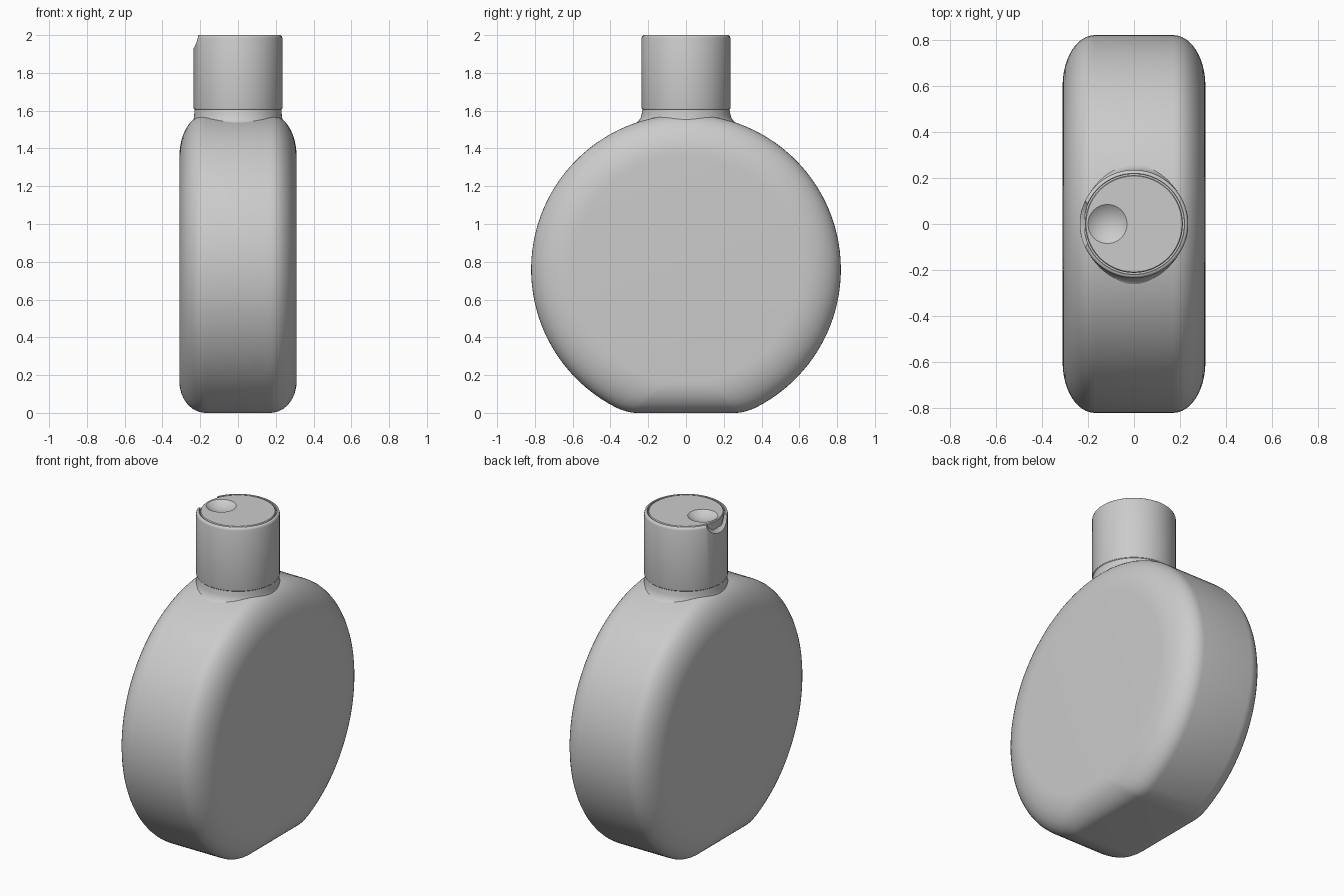
import bpy, bmesh
from math import sin, cos, pi, sqrt, atan2, radians

if "Cube" in bpy.data.objects:
    bpy.data.objects.remove(bpy.data.objects["Cube"])


def make_object(name, bm):
    bmesh.ops.remove_doubles(bm, verts=bm.verts, dist=1e-5)
    bmesh.ops.recalc_face_normals(bm, faces=bm.faces)
    mesh = bpy.data.meshes.new(name)
    bm.to_mesh(mesh)
    bm.free()
    ob = bpy.data.objects.new(name, mesh)
    bpy.context.collection.objects.link(ob)
    return ob


def smooth(ob, angle=32):
    bpy.ops.object.select_all(action='DESELECT')
    ob.select_set(True)
    bpy.context.view_layer.objects.active = ob
    bpy.ops.object.shade_smooth_by_angle(angle=radians(angle))


def loft(name, rings):
    """Skin closed rings of equal length and cap both ends."""
    bm = bmesh.new()
    loops = [[bm.verts.new(p) for p in ring] for ring in rings]
    n = len(loops[0])
    for a, b in zip(loops, loops[1:]):
        for i in range(n):
            j = (i + 1) % n
            bm.faces.new((a[i], a[j], b[j], b[i]))
    bm.faces.new(loops[0])
    bm.faces.new(loops[-1])
    return make_object(name, bm)


def lathe(name, profile, n=96):
    """Profile rows are (radius along x, radius along y, z)."""
    return loft(name, [[(rx * cos(2 * pi * i / n), ry * sin(2 * pi * i / n), z)
                        for i in range(n)] for rx, ry, z in profile])


def carve(ob, name, loc, scale):
    """Subtract an ellipsoid from an object."""
    bm = bmesh.new()
    bmesh.ops.create_uvsphere(bm, u_segments=64, v_segments=40, radius=1)
    bmesh.ops.scale(bm, vec=scale, verts=bm.verts)
    bmesh.ops.translate(bm, vec=loc, verts=bm.verts)
    cutter = make_object(name, bm)
    cutter.hide_render = True
    mod = ob.modifiers.new("carve", 'BOOLEAN')
    mod.operation = 'DIFFERENCE'
    mod.solver = 'EXACT'
    mod.object = cutter
    bpy.context.view_layer.objects.active = ob
    bpy.ops.object.modifier_apply(modifier=mod.name)
    bpy.data.objects.remove(cutter)


# Body: round outline cut flat at the base, inset towards both faces
CZ, R = 0.76, 0.82


def outline(x, d):
    r, zb = R - d, 0.75 * d
    c = sqrt(r * r - (CZ - zb) ** 2)
    a0 = atan2(c, CZ - zb)
    a1 = a0 + 0.08
    pts = []
    for i in range(97):
        a = a1 + (2 * pi - 2 * a1) * i / 96
        pts.append((x, r * sin(a), CZ - r * cos(a)))
    p0, p2 = pts[-1], (x, -0.84 * c, zb)
    foot = []
    for i in range(1, 7):
        t = i / 6
        y = (1 - t) ** 2 * p0[1] - 2 * t * (1 - t) * c + t * t * p2[1]
        z = (1 - t) ** 2 * p0[2] + 2 * t * (1 - t) * zb + t * t * zb
        foot.append((x, y, z))
    return pts + foot + [(px, -y, z) for px, y, z in reversed(foot)]


half = [(0.17 + 0.14 * sin(t), 0.22 * (1 - cos(t)))
        for t in [pi / 2 * i / 12 for i in range(13)]]
stations = [(-x, d) for x, d in reversed(half)] + half
smooth(loft("bottle_body", [outline(x, d) for x, d in stations]), 40)

# Neck with a flared foot, narrower across the thickness of the bottle
flare = [(0.34, 1.495), (0.29, 1.522), (0.265, 1.534), (0.25, 1.547),
         (0.24, 1.563), (0.235, 1.58), (0.23, 1.61)]
smooth(lathe("neck", [(0.23 + (r - 0.23) * 0.35, r, z) for r, z in flare]))

# Cap shell with a recess for the lid and a thumb notch on the left
shell = [(0, 1.606), (0.23, 1.606), (0.234, 1.61), (0.235, 1.615),
         (0.235, 1.985), (0.232, 1.994), (0.226, 1.999), (0.22, 2.0),
         (0.217, 1.998), (0.217, 1.95), (0, 1.95)]
cap = lathe("cap_shell", [(max(r, 1e-6), max(r, 1e-6), z) for r, z in shell])
carve(cap, "notch_cutter", (-0.30, 0, 2.03), (0.12, 0.17, 0.12))
smooth(cap)

# Flip lid with a round finger dish
disc = [(0, 1.945), (0.212, 1.945), (0.212, 1.995), (0.208, 2.0), (0, 2.0)]
lid = lathe("cap_lid", [(max(r, 1e-6), max(r, 1e-6), z) for r, z in disc])
carve(lid, "dish_cutter", (-0.115, 0, 2.105), (0.135, 0.135, 0.135))
smooth(lid, 20)
